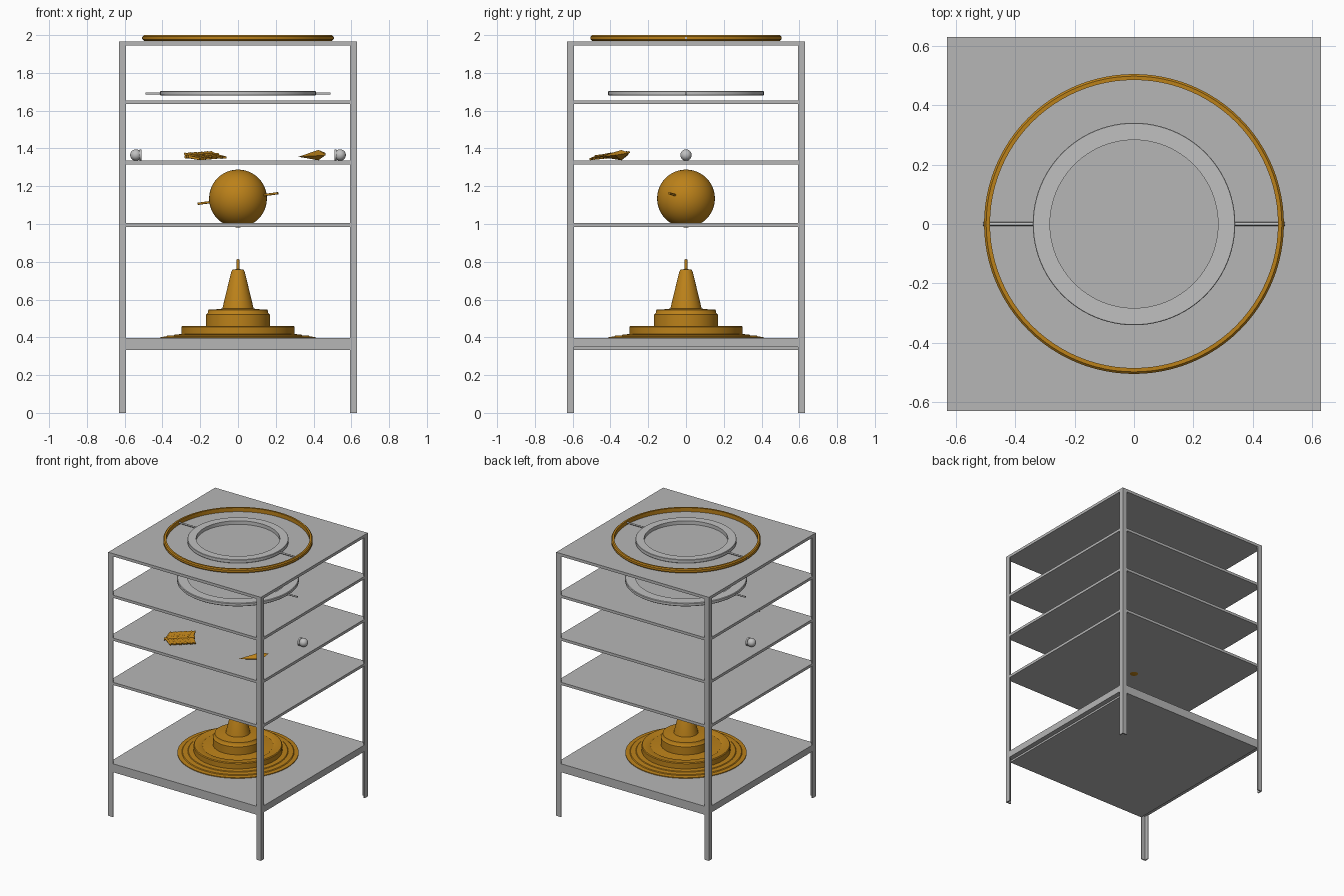
import bpy, bmesh, math
from mathutils import Vector

cube = bpy.data.objects.get("Cube")
if cube:
    bpy.data.objects.remove(cube, do_unlink=True)


def material(name, rgb):
    m = bpy.data.materials.new(name)
    m.use_nodes = True
    m.diffuse_color = (*rgb, 1)
    m.node_tree.nodes["Principled BSDF"].inputs["Base Color"].default_value = (*rgb, 1)
    return m


GREY = material("shelf grey", (0.47, 0.47, 0.47))
SILVER = material("silver", (0.53, 0.53, 0.53))
GOLD = material("gold", (0.5, 0.22, 0.01))


def finish(name, bm, mat, smooth=False):
    bmesh.ops.recalc_face_normals(bm, faces=bm.faces)
    me = bpy.data.meshes.new(name)
    bm.to_mesh(me)
    bm.free()
    me.materials.append(mat)
    ob = bpy.data.objects.new(name, me)
    bpy.context.collection.objects.link(ob)
    if smooth:
        bpy.ops.object.select_all(action="DESELECT")
        ob.select_set(True)
        bpy.context.view_layer.objects.active = ob
        bpy.ops.object.shade_smooth_by_angle(angle=math.radians(35))
    return ob


def box(name, lo, hi, mat):
    bm = bmesh.new()
    bmesh.ops.create_cube(bm, size=1)
    for v in bm.verts:
        v.co = [l + (c + 0.5) * (h - l) for l, h, c in zip(lo, hi, v.co)]
    return finish(name, bm, mat)


def prism(name, outline, z0, z1, mat):
    bm = bmesh.new()
    face = bm.faces.new([bm.verts.new((x, y, z0)) for x, y in outline])
    top = bmesh.ops.extrude_face_region(bm, geom=[face])
    for v in top["geom"]:
        if isinstance(v, bmesh.types.BMVert):
            v.co.z = z1
    return finish(name, bm, mat)


def lathe(name, profile, mat, closed=False, steps=64):
    bm = bmesh.new()
    vs = [bm.verts.new((r, 0, z)) for r, z in profile]
    pairs = list(zip(vs, vs[1:] + vs[:1])) if closed else list(zip(vs, vs[1:]))
    es = [bm.edges.new(p) for p in pairs]
    bmesh.ops.spin(bm, geom=vs + es, cent=(0, 0, 0), axis=(0, 0, 1),
                   angle=math.tau, steps=steps, use_duplicate=False)
    bmesh.ops.remove_doubles(bm, verts=bm.verts, dist=1e-5)
    return finish(name, bm, mat, True)


def flat_ring(name, r0, r1, z0, z1, mat, c=0.004):
    return lathe(name, [(r0, z0), (r1 - c, z0), (r1, z0 + c), (r1, z1 - c),
                        (r1 - c, z1), (r0, z1)], mat, True, 96)


def rod(name, a, b, r0, r1, mat):
    a, b = Vector(a), Vector(b)
    bm = bmesh.new()
    bmesh.ops.create_cone(bm, cap_ends=True, segments=20, radius1=r0, radius2=r1,
                          depth=(b - a).length)
    bm.transform((b - a).to_track_quat("Z", "Y").to_matrix().to_4x4())
    bmesh.ops.translate(bm, verts=bm.verts, vec=(a + b) / 2)
    return finish(name, bm, mat, True)


def ball(name, centre, r, mat):
    bm = bmesh.new()
    bmesh.ops.create_uvsphere(bm, u_segments=48, v_segments=24, radius=r)
    bmesh.ops.translate(bm, verts=bm.verts, vec=centre)
    return finish(name, bm, mat, True)


# Frame: angle-section legs at the four corners
W, LEG, T = 0.63, 0.038, 0.008
for sx, side in ((1, "left"), (-1, "right")):
    for sy, end in ((-1, "front"), (1, "back")):
        shape = [(W, W), (W - LEG, W), (W - LEG, W - T), (W - T, W - T),
                 (W - T, W - LEG), (W, W - LEG)]
        prism(f"{end}_{side}_leg", [(sx * x, sy * y) for x, y in shape], 0, 1.965, GREY)

# Shelves
E = W - 0.002
for name, z in (("lower", 1.005), ("middle", 1.335), ("upper", 1.655)):
    box(f"{name}_shelf", (-E, -E, z - 0.02), (E, E, z), GREY)
box("top_shelf", (-W, -W, 1.945), (W, W, 1.966), GREY)
I = W - LEG
box("bottom_shelf", (-I, -E, 0.334), (I, E, 0.397), GREY)
for s, side in ((1, "left"), (-1, "right")):
    xs = sorted((s * I, s * E))
    box(f"{side}_bottom_rail", (xs[0], -E, 0.348), (xs[1], E, 0.397), GREY)

# Stepped pedestal with a tapered column and spike
lathe("pedestal", [(0, 0.397), (0.41, 0.397), (0.41, 0.402), (0.38, 0.404), (0.375, 0.409),
                   (0.34, 0.411), (0.335, 0.415), (0.3, 0.417), (0.3, 0.455), (0.295, 0.461),
                   (0.25, 0.461), (0.24, 0.455), (0.17, 0.461), (0.17, 0.52), (0.16, 0.53),
                   (0.157, 0.546), (0.12, 0.548), (0.083, 0.552), (0.035, 0.75), (0.028, 0.759),
                   (0.008, 0.761), (0.008, 0.812), (0, 0.814)], GOLD)

# Globe with a slanting axle
ball("globe", (0, 0, 1.135), 0.153, GOLD)
axle = Vector((0.212, -0.09, 0.028))
hub = Vector((0, 0, 1.135))
rod("globe_axle", hub - axle, hub + axle, 0.006, 0.006, GOLD)

# Knobs with collars
for s, side in ((1, "left"), (-1, "right")):
    ball(f"{side}_knob", (s * 0.541, 0, 1.365), 0.03, SILVER)
    rod(f"{side}_knob_neck", (s * 0.52, 0, 1.365), (s * 0.535, 0, 1.365), 0.024, 0.024, SILVER)
    rod(f"{side}_knob_collar", (s * 0.51, 0, 1.365), (s * 0.522, 0, 1.365), 0.029, 0.029, SILVER)

# Fletching: a swept vane pair with serrated edges around a short shaft
N, STEP, HALF, SWEEP = 5, 0.036, 0.07, 0.035
edge = [(-0.1 - SWEEP / 2, 0)]
for i in range(N):
    x = -0.1 + SWEEP / 2 + i * STEP
    edge += [(x, HALF - 0.01), (x + STEP * 0.8, HALF)]
outline = edge + [(0.075, 0)] + [(x, -y) for x, y in reversed(edge[1:])]
fletching = prism("arrow_fletching", outline, -0.005, 0.005, GOLD)
fletching.location = (-0.175, -0.405, 1.362)
fletching.rotation_euler = (math.radians(12), math.radians(-3), math.radians(35))
for s, side in ((1, "upper"), (-1, "lower")):
    for i in range(N):
        x = -0.1 + i * STEP
        barb = rod(f"{side}_barb_{i + 1}", (x - 0.01, 0, 0), (x + 0.02, s * HALF, 0),
                   0.008, 0.006, GOLD)
        barb.location = fletching.location
        barb.rotation_euler = fletching.rotation_euler
shaft = rod("arrow_shaft", (-0.125, 0, 0), (0.085, 0, 0), 0.01, 0.01, GOLD)
shaft.location = fletching.location
shaft.rotation_euler = fletching.rotation_euler

# Arrowhead: a flattened diamond pyramid
bm = bmesh.new()
tip, back = bm.verts.new((-0.11, 0, -0.008)), bm.verts.new((0.1, 0, 0.012))
belt = [bm.verts.new((0.045, y, z)) for y, z in
        ((0.05, 0), (0, 0.028), (-0.05, 0), (0, -0.027))]
for i in range(4):
    for end in (tip, back):
        bm.faces.new((end, belt[i], belt[(i + 1) % 4]))
head = finish("arrowhead", bm, GOLD)
head.location = (0.395, -0.375, 1.364)
head.rotation_euler = (0, 0, math.radians(47))

# Loose ring on the upper shelf with two pivot pins
flat_ring("loose_ring", 0.34, 0.412, 1.68, 1.705, SILVER)

# Concentric rings on the top shelf
flat_ring("outer_ring", 0.485, 0.505, 1.97, 2.0, GOLD, 0.007)
flat_ring("inner_ring", 0.283, 0.341, 1.97, 1.996, SILVER, 0.002)
for s, side in ((1, "left"), (-1, "right")):
    rod(f"{side}_loose_pin", (s * 0.4, 0, 1.691), (s * 0.49, 0, 1.691), 0.006, 0.006, SILVER)
    rod(f"{side}_ring_pin", (s * 0.335, 0, 1.985), (s * 0.508, 0, 1.985), 0.006, 0.006, SILVER)
